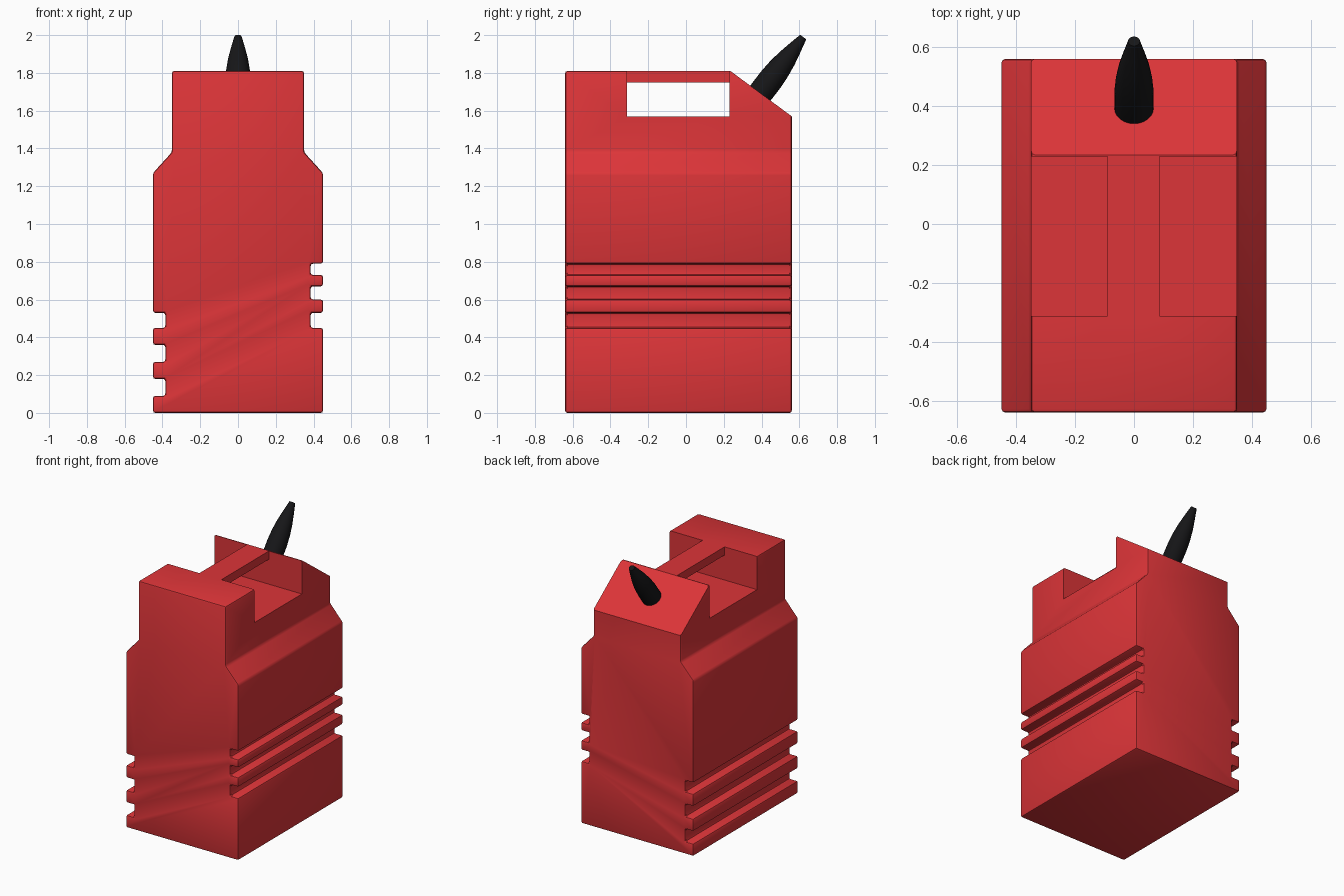
import bpy, bmesh, math
from mathutils import Vector

if "Cube" in bpy.data.objects:
    bpy.data.objects.remove(bpy.data.objects["Cube"])


def material(name, rgb):
    m = bpy.data.materials.new(name)
    m.diffuse_color = (*rgb, 1)
    m.use_nodes = True
    m.node_tree.nodes["Principled BSDF"].inputs["Base Color"].default_value = m.diffuse_color
    return m


def make_object(name, bm, mat=None):
    bmesh.ops.recalc_face_normals(bm, faces=bm.faces)
    me = bpy.data.meshes.new(name)
    bm.to_mesh(me)
    bm.free()
    ob = bpy.data.objects.new(name, me)
    bpy.context.collection.objects.link(ob)
    if mat:
        me.materials.append(mat)
    return ob


def prism(name, pts, place, start, end, mat=None):
    """Extrude a closed 2D outline between start and end; place maps (u, v, depth) to xyz."""
    bm = bmesh.new()
    face = bm.faces.new([bm.verts.new(place(u, v, start)) for u, v in pts])
    ext = bmesh.ops.extrude_face_region(bm, geom=[face])["geom"]
    shift = Vector(place(0, 0, end)) - Vector(place(0, 0, start))
    bmesh.ops.translate(bm, vec=shift, verts=[g for g in ext if isinstance(g, bmesh.types.BMVert)])
    return make_object(name, bm, mat)


def activate(ob):
    bpy.ops.object.select_all(action='DESELECT')
    ob.select_set(True)
    bpy.context.view_layer.objects.active = ob


def subtract(ob, cutter):
    cutter.hide_render = True
    mod = ob.modifiers.new("cut", 'BOOLEAN')
    mod.operation = 'DIFFERENCE'
    mod.solver = 'EXACT'
    mod.object = cutter
    activate(ob)
    bpy.ops.object.modifier_apply(modifier=mod.name)
    bpy.data.objects.remove(cutter, do_unlink=True)


def along_y(u, v, d):
    return (u, d, v)


def along_x(u, v, d):
    return (d, u, v)


red = material("red_plastic", (0.72, 0.035, 0.04))
black = material("black_plastic", (0.008, 0.008, 0.009))

# Can body: front outline with grip grooves at different heights on each side
W, INNER, TOP = 0.45, 0.385, 1.81


def side_outline(sign, grooves):
    pts = [(sign * W, 0)]
    for lo, hi in grooves:
        pts += [(sign * W, lo), (sign * INNER, lo), (sign * INNER, hi), (sign * W, hi)]
    return pts + [(sign * W, 1.27), (sign * 0.35, 1.38), (sign * 0.35, TOP)]


right = side_outline(1, [(0.45, 0.53), (0.60, 0.67), (0.73, 0.79)])
left = side_outline(-1, [(0.09, 0.18), (0.27, 0.36), (0.45, 0.53)])
body = prism("can_body", right + left[::-1], along_y, -0.64, 0.56, red)
bev = body.modifiers.new("soft_edges", 'BEVEL')
bev.width = 0.012
bev.segments = 2
bev.limit_method = 'ANGLE'
activate(body)
bpy.ops.object.modifier_apply(modifier=bev.name)

# Handle opening: U-shaped cut that leaves the central carrying bar
opening = [(-0.6, 1.57), (0.6, 1.57), (0.6, 1.9), (0.086, 1.9),
           (0.086, 1.75), (-0.09, 1.75), (-0.09, 1.9), (-0.6, 1.9)]
subtract(body, prism("handle_cutter", opening, along_y, -0.312, 0.23))

# Sloped shoulder behind the handle, where the spout sits
slope = (1.57 - TOP) / (0.56 - 0.235)
wedge = [(0.235 - 0.1, TOP - 0.1 * slope), (0.76, 1.57 + 0.2 * slope), (0.76, 2.0)]
subtract(body, prism("slope_cutter", wedge, along_x, -0.7, 0.7))

activate(body)
bpy.ops.object.shade_smooth_by_angle(angle=math.radians(30))

# Spout: turned taper standing square on the slope
profile = [(-0.02, 0.066), (0.02, 0.067), (0.09, 0.067), (0.16, 0.062),
           (0.23, 0.052), (0.30, 0.037), (0.372, 0.020)]
N = 24
bm = bmesh.new()
rings = [[bm.verts.new((r * math.cos(2 * math.pi * i / N), r * math.sin(2 * math.pi * i / N), t))
          for i in range(N)] for t, r in profile]
for a, b in zip(rings, rings[1:]):
    for i in range(N):
        j = (i + 1) % N
        bm.faces.new((a[i], a[j], b[j], b[i]))
bm.faces.new(rings[0][::-1])
bm.faces.new(rings[-1])
spout = make_object("spout", bm, black)
spout.location = (0, 0.395, 1.694)
spout.rotation_euler = (-math.atan2(0.225, 0.295), 0, 0)
activate(spout)
bpy.ops.object.shade_smooth_by_angle(angle=math.radians(35))
